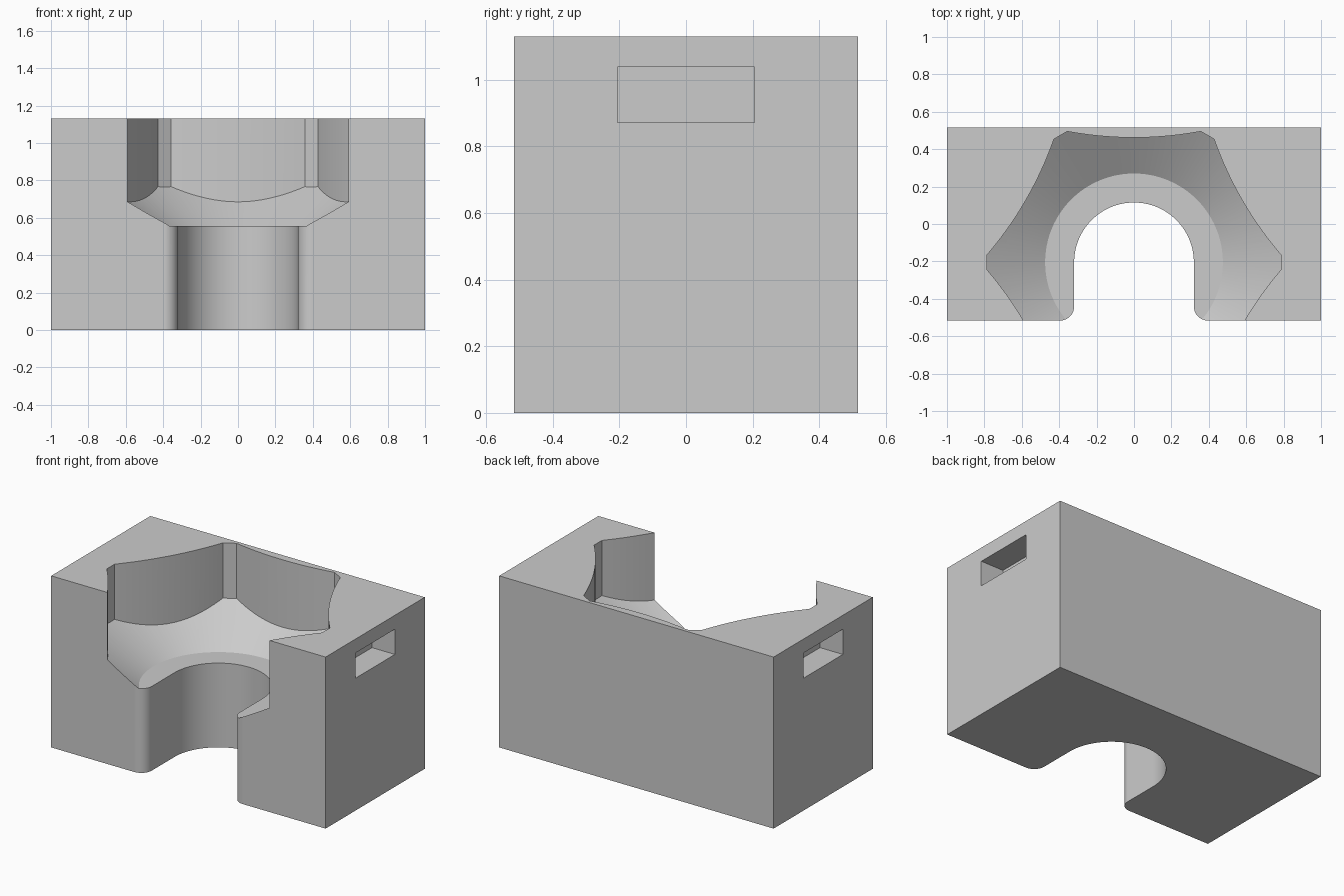
import bpy, bmesh
from math import sin, cos, pi, sqrt
from mathutils import Vector

if "Cube" in bpy.data.objects:
    bpy.data.objects.remove(bpy.data.objects["Cube"], do_unlink=True)

DEPTH, HEIGHT = 0.516, 1.13          # half depth and full height of the block
CY = -0.205                          # centre of the recess in y

grey = bpy.data.materials.new("plain grey")
grey.use_nodes = True
colour = (0.6, 0.6, 0.6, 1)
grey.diffuse_color = colour
grey.node_tree.nodes["Principled BSDF"].inputs["Base Color"].default_value = colour


def finish(name, bm):
    bmesh.ops.recalc_face_normals(bm, faces=bm.faces)
    mesh = bpy.data.meshes.new(name)
    bm.to_mesh(mesh)
    bm.free()
    mesh.materials.append(grey)
    obj = bpy.data.objects.new(name, mesh)
    bpy.context.collection.objects.link(obj)
    return obj


def prism(name, outline, z0, z1):
    bm = bmesh.new()
    face = bm.faces.new([bm.verts.new((x, y, z0)) for x, y in outline])
    ext = bmesh.ops.extrude_face_region(bm, geom=[face])
    top = [v for v in ext["geom"] if isinstance(v, bmesh.types.BMVert)]
    bmesh.ops.translate(bm, verts=top, vec=(0, 0, z1 - z0))
    return finish(name, bm)


def box(name, x0, x1, y, z0, z1):
    return prism(name, [(x0, -y), (x1, -y), (x1, y), (x0, y)], z0, z1)


def boolean(target, cutter, operation):
    mod = target.modifiers.new("cut", 'BOOLEAN')
    mod.operation, mod.object, mod.solver = operation, cutter, 'EXACT'
    bpy.context.view_layer.objects.active = target
    bpy.ops.object.modifier_apply(modifier=mod.name)
    bpy.data.objects.remove(cutter, do_unlink=True)


# Main block
block = box("holder_block", -1, 1, DEPTH, 0, HEIGHT)

# Hexagonal recess outline: narrow corner flats joined by sides bowed inward
chord, apothem, sag = 0.357, 0.70, 0.033
radius = (chord ** 2 + sag ** 2) / (2 * sag)
steps = 24
hexagon = []
for side in range(6):
    a = side * pi / 3
    for i in range(steps + 1):
        u = chord * (2 * i / steps - 1)
        r = apothem - sag + radius - sqrt(radius ** 2 - u ** 2)
        hexagon.append((-u * cos(a) - r * sin(a), CY - u * sin(a) + r * cos(a)))
recess = prism("recess_cutter", hexagon, 0.4, 1.3)

# Conical floor of the recess
bm = bmesh.new()
low, high, slope = 0.555, 1.4, 0.68
bmesh.ops.create_cone(bm, cap_ends=True, segments=128, radius1=0.475,
                      radius2=0.475 + (high - low) / slope, depth=high - low)
bmesh.ops.translate(bm, verts=bm.verts, vec=Vector((0, CY, (low + high) / 2)))
boolean(recess, finish("cone_cutter", bm), 'INTERSECT')
boolean(block, recess, 'DIFFERENCE')

# U-shaped slot through the front with rounded mouth edges
w, f = 0.32, 0.075
right = [(w + f, -0.8)]
right += [(w + f - f * sin(t * pi / 16), -DEPTH + f - f * cos(t * pi / 16)) for t in range(9)]
arc = [(w * cos(t * pi / 48), CY + w * sin(t * pi / 48)) for t in range(49)]
left = [(-x, y) for x, y in reversed(right)]
boolean(block, prism("slot_cutter", right + arc + left, -0.2, 0.8), 'DIFFERENCE')

# Rectangular pocket in each end
for s in (-1, 1):
    x0, x1 = sorted((s * 0.833, s * 1.2))
    boolean(block, box("end_pocket_cutter", x0, x1, 0.205, 0.872, 1.038), 'DIFFERENCE')

# Smooth curved walls, crisp edges
bpy.ops.object.select_all(action='DESELECT')
block.select_set(True)
bpy.context.view_layer.objects.active = block
bpy.ops.object.shade_smooth_by_angle(angle=0.35)
normals = block.modifiers.new("flat_faces", 'WEIGHTED_NORMAL')
normals.keep_sharp = True
